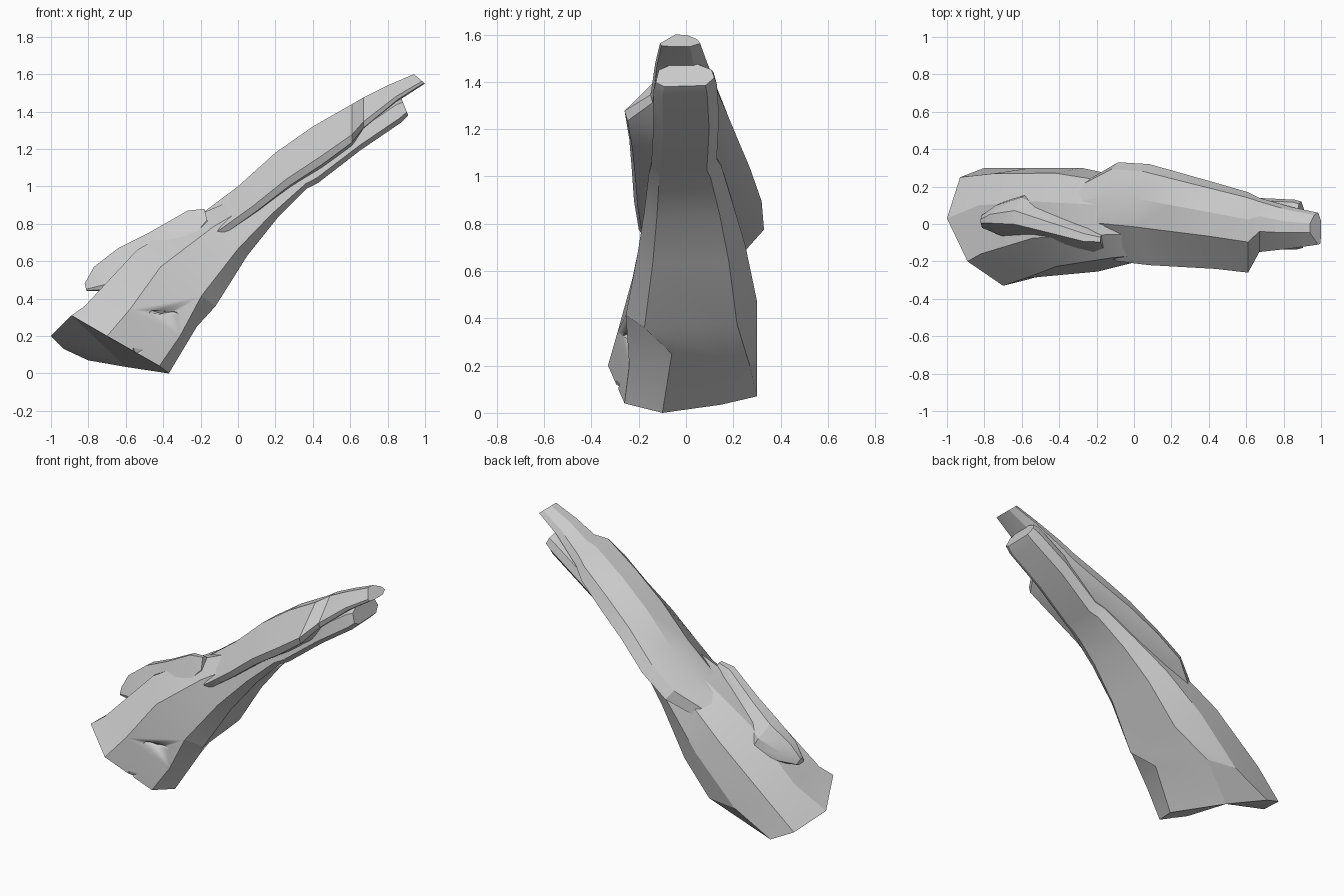
import bpy, bmesh, math
from mathutils import Vector

if "Cube" in bpy.data.objects:
    bpy.data.objects.remove(bpy.data.objects["Cube"], do_unlink=True)

stone = bpy.data.materials.new("pale_grey_stone")
stone.use_nodes = True
grey = (0.6, 0.6, 0.6, 1)
stone.diffuse_color = grey
stone.node_tree.nodes["Principled BSDF"].inputs["Base Color"].default_value = grey

# Chiselled outlines: depth from top to bottom, then front to back
FLAT_BASED = [(0, .33), (.02, .68), (.28, .95), (.62, 1), (.95, .85), (1, .15), (.82, .01), (.3, .06)]
LOW_EDGED = [(0, .38), (.02, .66), (.4, .93), (.75, 1), (1, .75), (1, .25), (.93, .03), (.74, 0)]


def section(top, bottom, front, back, outline=FLAT_BASED):
    """Slanted ring between a top and a bottom point, given as (x, z)."""
    ring = []
    for u, v in outline:
        x = top[0] + (bottom[0] - top[0]) * u
        z = top[1] + (bottom[1] - top[1]) * u
        ring.append((x, front + (back - front) * v, z))
    return ring


def finish(name, bm):
    bmesh.ops.recalc_face_normals(bm, faces=bm.faces)
    mesh = bpy.data.meshes.new(name)
    bm.to_mesh(mesh)
    bm.free()
    mesh.materials.append(stone)
    obj = bpy.data.objects.new(name, mesh)
    bpy.context.collection.objects.link(obj)
    bpy.ops.object.select_all(action='DESELECT')
    obj.select_set(True)
    bpy.context.view_layer.objects.active = obj
    bpy.ops.object.shade_smooth_by_angle(angle=math.radians(24))
    return obj


def loft(name, rings):
    bm = bmesh.new()
    loops = [[bm.verts.new(p) for p in ring] for ring in rings]
    for a, b in zip(loops, loops[1:]):
        for i in range(len(a)):
            j = (i + 1) % len(a)
            bm.faces.new((a[i], a[j], b[j], b[i]))
    caps = [bm.faces.new(loops[0]), bm.faces.new(loops[-1])]
    bmesh.ops.triangulate(bm, faces=caps)
    return finish(name, bm)


def cutter(name, target, location, size, turn):
    """Hidden rough pebble that chips a piece out of the target."""
    bm = bmesh.new()
    bmesh.ops.create_icosphere(bm, subdivisions=1, radius=1)
    obj = finish(name, bm)
    obj.location, obj.scale = location, size
    obj.rotation_euler.y = turn
    obj.hide_render = True
    obj.hide_set(True)
    chip = target.modifiers.new(name, 'BOOLEAN')
    chip.operation = 'DIFFERENCE'
    chip.object = obj


# Broad root with its broken end, tapering into the lower spar
broken_end = [(-.89, -.2, .31), (-1, .03, .2), (-.93, .25, .13), (-.8, .3, .07),
              (-.6, .15, .035), (-.37, -.1, 0), (-.42, -.26, .04), (-.7, -.33, .2)]
shoulder = [(-.82, -.16, .36), (-.83, .1, .35), (-.75, .27, .3), (-.55, .3, .2),
            (-.35, .27, .2), (-.22, -.06, .25), (-.31, -.24, .2), (-.58, -.29, .34)]
root = loft("root_and_lower_spar", [
    broken_end,
    shoulder,
    section((-.54, .66), (-.12, .36), -.26, .3),
    section((-.21, .85), (.05, .63), -.21, .25),
    section((.05, .96), (.21, .83), -.18, .2),
    section((.33, 1.13), (.37, .99), -.16, .15),
    section((.38, 1.16), (.43, 1.02), -.15, .13),
    section((.66, 1.36), (.65, 1.19), -.14, .14),
    section((.84, 1.48), (.87, 1.34), -.14, .13),
    section((.87, 1.48), (.91, 1.38), -.13, .12),
])

# Upper slab overhanging the front, stepping down to a narrow tip
loft("upper_slab", [section(*ring, LOW_EDGED) for ring in (
    ((-.42, .69), (-.3, .58), -.08, .18),
    ((-.16, .88), (-.06, .74), -.2, .33),
    ((0, 1), (.11, .86), -.22, .32),
    ((.2, 1.18), (.28, .99), -.23, .27),
    ((.4, 1.32), (.45, 1.1), -.24, .22),
    ((.61, 1.44), (.61, 1.22), -.26, .17),
    ((.67, 1.475), (.67, 1.3), -.15, .14),
    ((.8, 1.54), (.86, 1.46), -.13, .09),
    ((.94, 1.6), (1, 1.55), -.11, .06),
)])

# Loose lump lying on the top of the root, its front blending into the slope
loft("top_lump", [section(*ring, LOW_EDGED) for ring in (
    ((-.82, .48), (-.81, .44), -.02, .05),
    ((-.77, .57), (-.7, .44), -.06, .11),
    ((-.64, .67), (-.55, .48), -.1, .16),
    ((-.48, .75), (-.4, .58), -.12, .09),
    ((-.27, .87), (-.2, .72), -.15, .0),
    ((-.18, .88), (-.16, .8), -.13, -.04),
)])

# Chips broken from the front of the root
cutter("scoop_cutter", root, Vector((-.52, -.34, .12)), (.08, .07, .05), .3)
cutter("crack_cutter", root, Vector((-.38, -.27, .325)), (.11, .05, .015), .05)
